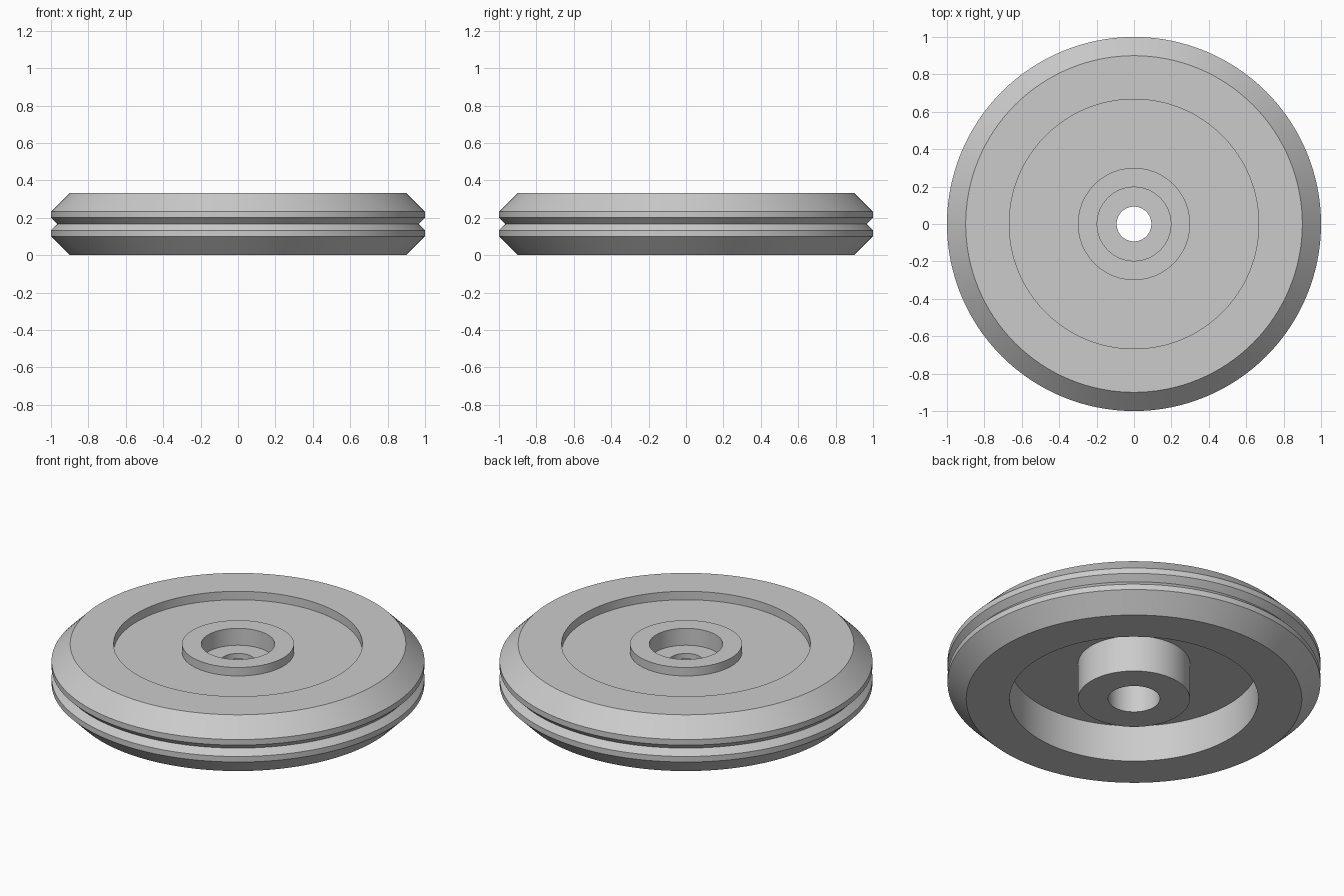
import bpy
import bmesh
import math
from mathutils import Matrix, Vector

cube = bpy.data.objects.get("Cube")
if cube:
    bpy.data.objects.remove(cube, do_unlink=True)

SEGMENTS = 128


def material(name, color):
    mat = bpy.data.materials.new(name)
    mat.use_nodes = True
    mat.diffuse_color = color
    mat.node_tree.nodes["Principled BSDF"].inputs["Base Color"].default_value = color
    return mat


def lathe(name, profile, mat):
    """Spin a closed (radius, height) profile around the z axis."""
    bm = bmesh.new()
    verts = [bm.verts.new((r, 0, z)) for r, z in profile]
    edges = [bm.edges.new((a, b)) for a, b in zip(verts, verts[1:] + verts[:1])]
    bmesh.ops.spin(bm, geom=verts + edges, axis=(0, 0, 1), cent=(0, 0, 0),
                   angle=math.tau, steps=SEGMENTS, use_merge=True)
    bmesh.ops.remove_doubles(bm, verts=bm.verts, dist=0.0001)
    bmesh.ops.recalc_face_normals(bm, faces=bm.faces)
    mesh = bpy.data.meshes.new(name)
    bm.to_mesh(mesh)
    bm.free()
    mesh.materials.append(mat)
    obj = bpy.data.objects.new(name, mesh)
    bpy.context.collection.objects.link(obj)
    bpy.ops.object.select_all(action="DESELECT")
    obj.select_set(True)
    bpy.context.view_layer.objects.active = obj
    bpy.ops.object.shade_smooth_by_angle(angle=math.radians(25))
    return obj


grey = material("plain grey", (0.6, 0.6, 0.6, 1))

TOP = 0.333
WEB_TOP, WEB_BOTTOM = 0.283, 0.217
RIM_IN, HUB, COUNTERBORE = 0.667, 0.3, 0.197
HOLE, BORE = 0.093, 0.139
LEDGE_TOP, LEDGE_BOTTOM = 0.233, 0.2

# Chamfered rim with a V groove
rim = [(RIM_IN, TOP), (0.9, TOP), (1, 0.233), (1, 0.2), (0.967, 0.167),
       (1, 0.133), (1, 0.1), (0.9, 0), (RIM_IN, 0)]
# Underside of the web, then the hub with its stepped bore
hub = [(RIM_IN, WEB_BOTTOM), (HUB, WEB_BOTTOM), (HUB, 0), (BORE, 0),
       (BORE, LEDGE_BOTTOM), (HOLE, LEDGE_BOTTOM), (HOLE, LEDGE_TOP),
       (COUNTERBORE, LEDGE_TOP), (COUNTERBORE, TOP), (HUB, TOP)]
# Upper face of the web
web = [(HUB, WEB_TOP), (RIM_IN, WEB_TOP)]

lathe("grooved_wheel", rim + hub + web, grey)
